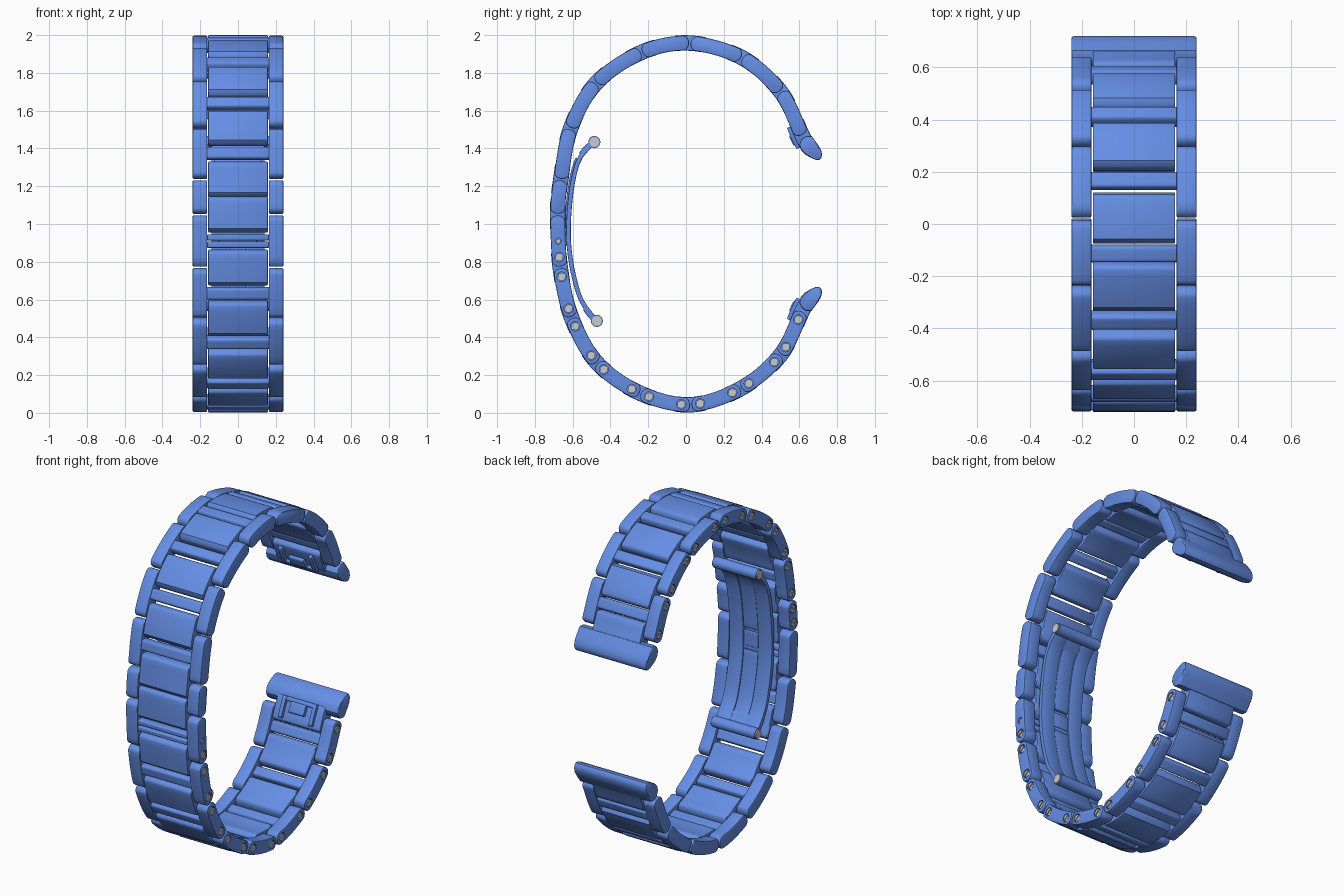
import bpy, bmesh, math
from mathutils import Vector

if "Cube" in bpy.data.objects:
    bpy.data.objects.remove(bpy.data.objects["Cube"])

blue = bpy.data.materials.new("blue_metal")
blue.diffuse_color = (0.13, 0.27, 0.78, 1)
blue.use_nodes = True
blue.node_tree.nodes["Principled BSDF"].inputs["Base Color"].default_value = blue.diffuse_color


def finish(name, bm, mat=blue):
    bmesh.ops.recalc_face_normals(bm, faces=bm.faces)
    me = bpy.data.meshes.new(name)
    bm.to_mesh(me)
    bm.free()
    ob = bpy.data.objects.new(name, me)
    bpy.context.collection.objects.link(ob)
    if mat:
        me.materials.append(mat)
    return ob


def smooth(ob):
    bpy.ops.object.select_all(action='DESELECT')
    ob.select_set(True)
    bpy.context.view_layer.objects.active = ob
    bpy.ops.object.shade_smooth_by_angle(angle=math.radians(35))


def loft(bm, layers):
    """layers: (x, [(y, z), ...]) sections along x, closed with caps"""
    rings = [[bm.verts.new((x, y, z)) for y, z in pts] for x, pts in layers]
    n = len(rings[0])
    for a, b in zip(rings, rings[1:]):
        for i in range(n):
            j = (i + 1) % n
            bm.faces.new((a[i], a[j], b[j], b[i]))
    bm.faces.new(rings[0])
    bm.faces.new(rings[-1])


def rod(bm, y, z, r, x0, x1, a0=0.0, a1=2 * math.pi, n=20):
    full = a1 - a0 > 6.28
    pts = [(y + r * math.cos(a0 + (a1 - a0) * k / n), z + r * math.sin(a0 + (a1 - a0) * k / n))
           for k in range(n if full else n + 1)]
    loft(bm, [(x0, pts), (x1, pts)])


def make_path(knots):
    """Smooth curve through the knots; returns point(s, offset) and arc length of each knot"""
    k = [Vector(p) for p in knots]
    k = [2 * k[0] - k[1]] + k + [2 * k[-1] - k[-2]]
    pts, marks, N = [], [], 24
    for i in range(1, len(k) - 2):
        p0, p1, p2, p3 = k[i - 1:i + 3]
        marks.append(len(pts))
        for j in range(N):
            t = j / N
            pts.append(0.5 * (2 * p1 + (p2 - p0) * t + (2 * p0 - 5 * p1 + 4 * p2 - p3) * t * t
                              + (3 * p1 - p0 - 3 * p2 + p3) * t ** 3))
    marks.append(len(pts))
    pts.append(k[-2])
    cum = [0.0]
    for a, b in zip(pts, pts[1:]):
        cum.append(cum[-1] + (b - a).length)

    def at(s):
        i = 0
        while i < len(cum) - 2 and cum[i + 1] < s:
            i += 1
        return pts[i].lerp(pts[i + 1], 0) + (pts[i + 1] - pts[i]) * ((s - cum[i]) / (cum[i + 1] - cum[i]))

    def point(s, o):
        t = (at(s + 0.01) - at(s - 0.01)).normalized()
        p = at(s) + Vector((-t.y, t.x)) * o
        return p.x, p.y
    return point, [cum[m] for m in marks]


def section(point, s0, s1, lo, hi, cap, e):
    """Rounded-end section following the path, shrunk by e"""
    s0, s1, lo, hi = s0 + e, s1 - e, lo + e, hi - e
    cap = max(cap - e, 0.002)
    mid, h, n = (lo + hi) / 2, (hi - lo) / 2, 10
    m = max(5, int((s1 - s0) / 0.03))
    out = []
    for sgn, a, b in ((1, s0 + cap, s1 - cap), (-1, s1 - cap, s0 + cap)):
        out += [point(a + (b - a) * i / m, mid + sgn * h) for i in range(m)]
        out += [point(b + sgn * cap * math.sin(math.pi * i / n), mid + sgn * h * math.cos(math.pi * i / n))
                for i in range(n)]
    return out


def band(name, point, s0, s1, lo, hi, x0, x1, cap, b=0.006):
    bm = bmesh.new()
    steps = [(x0, b), (x0 + .3 * b, .3 * b), (x0 + b, 0), (x1 - b, 0), (x1 - .3 * b, .3 * b), (x1, b)]
    loft(bm, [(x, section(point, s0, s1, lo, hi, cap, e)) for x, e in steps])
    return finish(name, bm)


# bracelet centre line: (y, z) of every joint, from lower end to upper end
joints = [(.655, .62), (.615, .54), (.50, .307), (.29, .13), (.025, .044), (-.242, .105), (-.47, .265),
          (-.605, .505), (-.665, .77), (-.679, 1.05), (-.662, 1.235), (-.61, 1.505), (-.475, 1.745),
          (-.235, 1.908), (.02, 1.957), (.295, 1.88), (.50, 1.70), (.615, 1.467), (.655, 1.387)]
P, marks = make_path(joints)
seam = marks[1:-1]
last = len(seam) - 1

# screw positions: lower half on +x, upper half on -x
pins = []
for i in range(last):
    side = 1 if i < 8 else -1
    a, b = seam[i] + .05, seam[i + 1] - .05
    if i == 7:
        pins += [(i, side, a + .005, .021), (i, side, a + .09, .012)]
    else:
        pins += [(i, side, a, .021), (i, side, b, .021)]

# outer links with countersunk screw holes
for i in range(last):
    for side in (-1, 1):
        x0, x1 = sorted((side * .163, side * .24))
        ob = band(f"outer_link_{i}_{'right' if side > 0 else 'left'}", P,
                  seam[i] + .004, seam[i + 1] - .004, -.039, .039, x0, x1, .03)
        holes = [p for p in pins if p[0] == i and p[1] == side]
        if holes:
            bm = bmesh.new()
            for _, _, s, r in holes:
                rod(bm, *P(s, 0), r + .004, side * .228, side * .26)
            cutter = finish("hole_cutter", bm)
            cutter.hide_render = True
            mod = ob.modifiers.new("holes", 'BOOLEAN')
            mod.object, mod.operation, mod.solver = cutter, 'DIFFERENCE', 'EXACT'
            bpy.context.view_layer.objects.active = ob
            bpy.ops.object.modifier_apply(modifier=mod.name)
            bpy.data.objects.remove(cutter)

# slotted grey screws
bm = bmesh.new()
for i, side, s, r in pins:
    y, z = P(s, 0)
    rod(bm, y, z, r, side * .226, side * .233)
    for turn in (0.6, 0.6 + math.pi):
        rod(bm, y, z, r, side * .2325, side * .238, turn + .2, turn + math.pi - .2, 12)
finish("screws", bm, None)

# centre plates spanning each joint, slim bars in the middle of each link
for i in range(1, last):
    s = seam[i]
    band(f"centre_plate_{i}", P, s - .095, s + .095, -.040, .042, -.158, .158, .022)
for i in range(last):
    m = (seam[i] + seam[i + 1]) / 2
    if i == 7:
        for d in (-.019, .019):
            band("clasp_bar", P, m + d - .017, m + d + .017, -.025, .037, -.163, .163, .008, .003)
    elif i != 8:
        band(f"link_bar_{i}", P, m - .033, m + .033, -.022, .037, -.165, .165, .012, .004)

# end pieces: plate, full-width barrel and quick-release frame, top and bottom
barrel = [(.60, .585), (.607, .612), (.628, .636), (.66, .655), (.688, .667), (.707, .666), (.718, .653),
          (.72, .635), (.714, .612), (.70, .588), (.665, .54), (.635, .54), (.612, .556)]
cy, cz = .66, .605
for end in ("lower", "upper"):
    low = end == "lower"
    S = seam[0] if low else seam[-1]
    d = 1 if low else -1

    def part(name, u0, u1, *rest):
        a, b = sorted((S + d * u0, S + d * u1))
        return band(f"{end}_{name}", P, a, b, *rest)

    part("end_plate", -.06, .095, -.040, .042, -.158, .158, .02)
    bm = bmesh.new()
    layers = []
    for x, k in ((-.24, .88), (-.237, .96), (-.23, 1), (.23, 1), (.237, .96), (.24, .88)):
        pts = [(cy + (y - cy) * k, cz + (z - cz) * k) for y, z in barrel]
        layers.append((x, pts if low else [(y, 2.006 - z) for y, z in pts]))
    loft(bm, layers)
    finish(f"{end}_end_barrel", bm)
    for x in (-.1, .1):
        part("release_rail", -.05, .07, -.058, -.035, x - .012, x + .012, .006, .002)
    part("release_crossbar", -.05, .07 - .095, -.054, -.035, -.1, .1, .006, .002)
    part("release_tab", -.03, .03, -.064, -.042, -.05, .05, .01, .003)

# folding clasp blade: side strips, slotted centre strip, backing leaf
B, bm_marks = make_path([(-.47, .487), (-.513, .534), (-.566, .624), (-.609, .80), (-.622, .97),
                         (-.606, 1.18), (-.566, 1.34), (-.487, 1.434)])
L = bm_marks[-1]
M = L * .5
for x in (-.095, .095):
    band("clasp_side_strip", B, .01, L - .01, -.012, .012, x - .046, x + .046, .006, .004)
for a, b in ((.01, M - .065), (M - .045, M + .045), (M + .065, L - .01)):
    band("clasp_centre_strip", B, a, b, -.009, .010, -.0475, .0475, .004, .002)
band("clasp_backing_leaf", B, M - .02, L - .12, .011, .021, -.125, .125, .004, .002)
for s0, s1 in ((.012, .10), (L - .10, L - .012)):
    band("clasp_end_thickening", B, s0, s1, -.010, .020, -.14, .14, .02, .004)

# hinge block joining blade and bracelet
hs = seam[7] + .145
band("clasp_hinge", P, hs - .03, hs + .03, -.062, -.015, -.10, .10, .015, .004)

# blade end barrels with grey pins
for y, z in ((-.472, .487), (-.485, 1.434)):
    bm = bmesh.new()
    rod(bm, y, z, .032, -.143, .143)
    finish("clasp_barrel", bm)
    bm = bmesh.new()
    rod(bm, y, z, .026, -.15, .15)
    finish("clasp_pin", bm, None)

for ob in list(bpy.context.scene.objects):
    smooth(ob)
